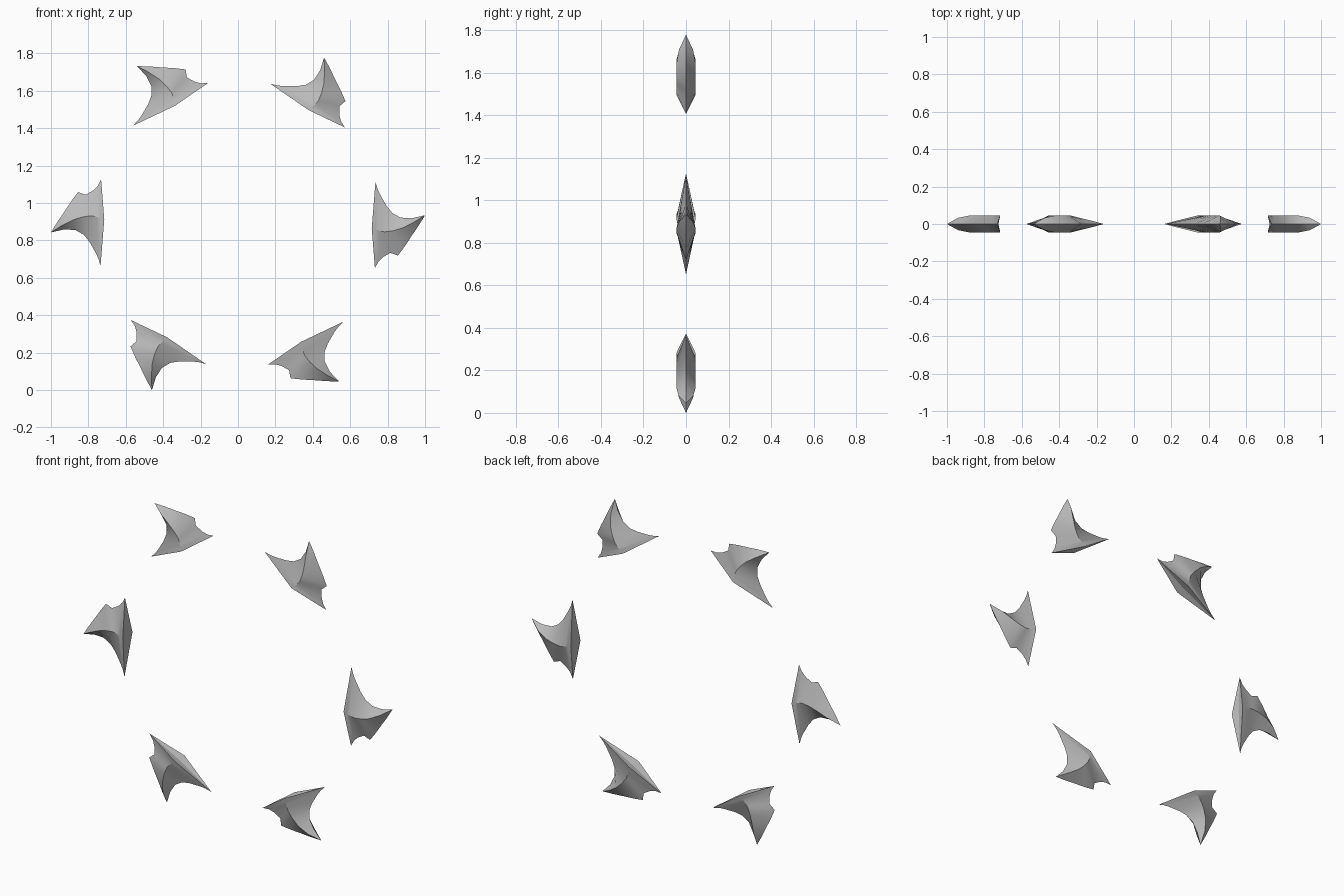
import bpy, bmesh, math

cube = bpy.data.objects.get("Cube")
if cube:
    bpy.data.objects.remove(cube, do_unlink=True)

HUB_Z = 0.889   # centre of the ring
HALF = 0.045    # half thickness of a blade

steel = bpy.data.materials.new("brushed_grey")
steel.use_nodes = True
grey = (0.5, 0.5, 0.5, 1)
steel.diffuse_color = grey
steel.node_tree.nodes["Principled BSDF"].inputs["Base Color"].default_value = grey

# Blade lines (x, z from the hub): swept edge, raised ridge and notched edge
swept = [(.735, .226), (.745, .19), (.758, .16), (.775, .13), (.795, .095),
         (.825, .058), (.87, .033), (.93, .03), (1, .046)]
ridge = [(.715, -.024), (.735, -.031), (.752, -.036), (.768, -.04), (.785, -.043),
         (.83, -.037), (.88, -.022), (.94, .008), (1, .046)]
notched = [(.732, -.238), (.75, -.203), (.775, -.178), (.815, -.155), (.855, -.17),
           (.892, -.12), (.93, -.062), (.967, -.008), (1, .046)]


def blade_mesh():
    bm = bmesh.new()
    last = len(ridge) - 1
    tip = bm.verts.new((ridge[-1][0], 0, ridge[-1][1]))

    def line(points, depth):
        body = [bm.verts.new((x, depth * min(1, math.sqrt((1 - x) / .11)), z))
                for x, z in points[:last]]
        return body + [tip]

    top, bottom = line(swept, 0), line(notched, 0)
    inner = bm.verts.new((.725, 0, ridge[0][1]))
    for side in (-1, 1):
        crest = line(ridge, side * HALF)
        # Curved flanks from each edge up to the ridge
        for edge in (top, bottom):
            for i in range(last):
                quad = [edge[i], edge[i + 1], crest[i + 1], crest[i]]
                bm.faces.new(list(dict.fromkeys(quad)))
        # Slightly hollow inner face
        bm.faces.new([top[0], crest[0], inner])
        bm.faces.new([bottom[0], inner, crest[0]])
    bmesh.ops.recalc_face_normals(bm, faces=bm.faces)
    mesh = bpy.data.meshes.new("blade")
    bm.to_mesh(mesh)
    bm.free()
    mesh.materials.append(steel)
    return mesh


# Ring of six identical blades
mesh = blade_mesh()
bpy.ops.object.select_all(action='DESELECT')
for k in range(6):
    blade = bpy.data.objects.new(f"blade_{k + 1}", mesh)
    bpy.context.collection.objects.link(blade)
    blade.location.z = HUB_Z
    blade.rotation_euler.y = -k * math.pi / 3
    if k == 0:
        blade.select_set(True)
        bpy.context.view_layer.objects.active = blade
bpy.ops.object.shade_smooth_by_angle(angle=math.radians(25))
